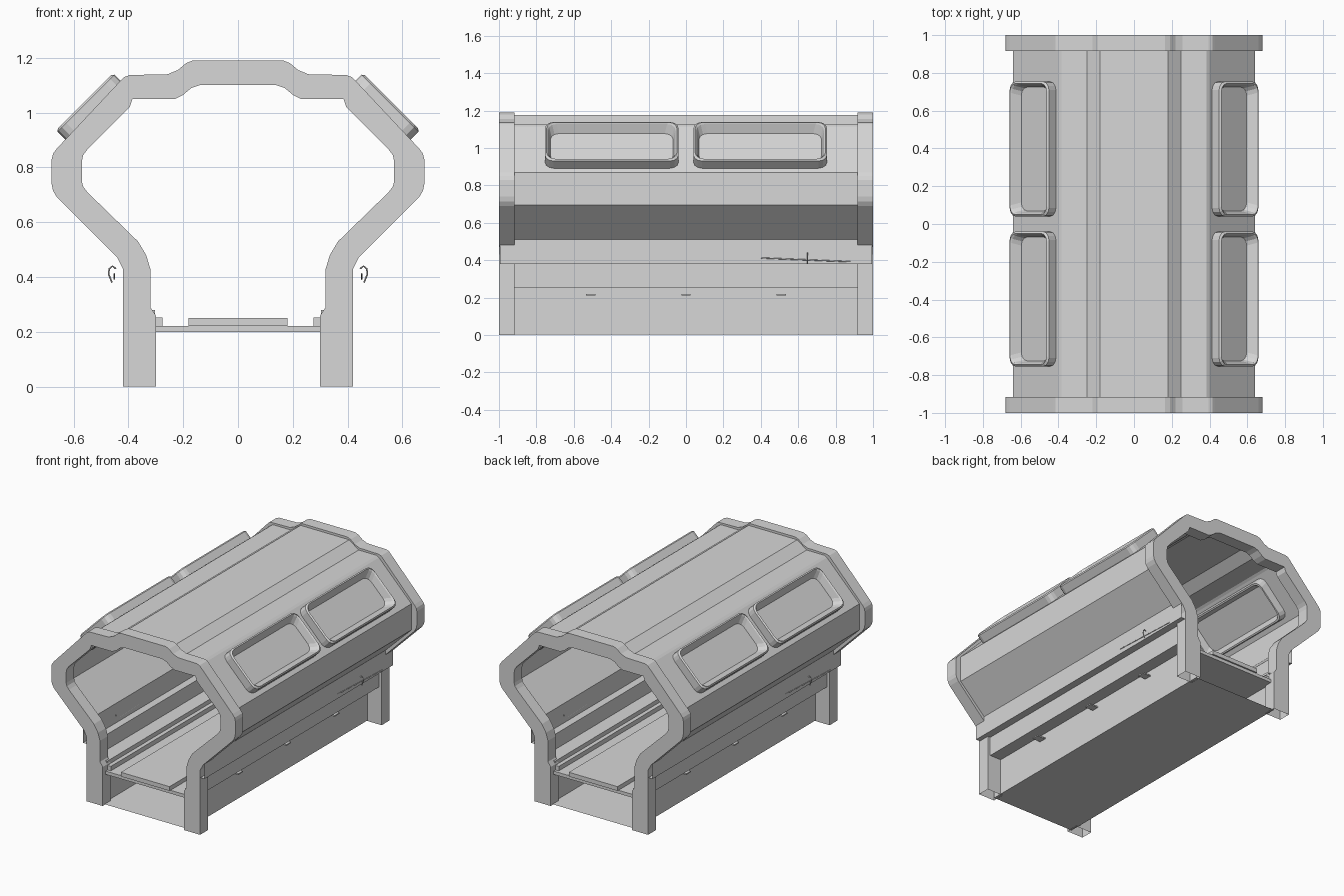
import bpy, bmesh, math
from mathutils import Matrix, Vector

cube = bpy.data.objects.get("Cube")
if cube:
    bpy.data.objects.remove(cube, do_unlink=True)

grey = bpy.data.materials.new("light grey")
grey.use_nodes = True
grey.diffuse_color = (0.68, 0.68, 0.68, 1)
grey.node_tree.nodes["Principled BSDF"].inputs["Base Color"].default_value = (0.68, 0.68, 0.68, 1)


def finish(name, bm, closed=True):
    """Turn a bmesh into a named object."""
    if closed:
        bmesh.ops.recalc_face_normals(bm, faces=bm.faces)
    mesh = bpy.data.meshes.new(name)
    bm.to_mesh(mesh)
    bm.free()
    mesh.materials.append(grey)
    obj = bpy.data.objects.new(name, mesh)
    bpy.context.collection.objects.link(obj)
    return obj


def drop_faces(obj, rule):
    """Open the mesh by removing faces that match the rule."""
    bm = bmesh.new()
    bm.from_mesh(obj.data)
    bm.normal_update()
    bmesh.ops.delete(bm, geom=[f for f in bm.faces if rule(f)], context='FACES_ONLY')
    bm.to_mesh(obj.data)
    bm.free()


def mirrored(pts):
    """Continue a half profile over to the other side."""
    return pts + [(-x, z) for x, z in reversed(pts)]


def arch(name, outer, inner, y0, y1):
    """Extrude a solid arch given by half profiles."""
    bm = bmesh.new()
    loop = mirrored(outer) + mirrored(inner)[::-1]
    face = bm.faces.new([bm.verts.new((x, y0, z)) for x, z in loop])
    ext = bmesh.ops.extrude_face_region(bm, geom=[face], use_keep_orig=True)
    moved = [g for g in ext["geom"] if isinstance(g, bmesh.types.BMVert)]
    bmesh.ops.translate(bm, verts=moved, vec=(0, y1 - y0, 0))
    return finish(name, bm)


def sheet(name, half, y0, y1):
    """Extrude a thin plate along y from a half profile."""
    bm = bmesh.new()
    rows = [(bm.verts.new((x, y0, z)), bm.verts.new((x, y1, z))) for x, z in mirrored(half)]
    for a, b in zip(rows, rows[1:]):
        bm.faces.new((a[0], a[1], b[1], b[0]))
    return finish(name, bm, closed=False)


def box(name, x0, x1, y0, y1, z0, z1):
    bm = bmesh.new()
    size = Vector((x1 - x0, y1 - y0, z1 - z0))
    mid = Vector((x0 + x1, y0 + y1, z0 + z1)) / 2
    bmesh.ops.create_cube(bm, size=1, matrix=Matrix.Translation(mid) @ Matrix.Diagonal(size.to_4d()))
    return finish(name, bm)


def loft(name, rings, matrix):
    """Stack rounded rectangles (half width, half length, height) and cap both ends."""
    bm = bmesh.new()
    loops = []
    for hu, hv, w in rings:
        r, loop = 0.045, []
        for k, (su, sv) in enumerate([(1, 1), (-1, 1), (-1, -1), (1, -1)]):
            for i in range(4):
                a = math.radians(90 * k + 30 * i)
                p = Vector((su * (hu - r) + r * math.cos(a), sv * (hv - r) + r * math.sin(a), w))
                loop.append(bm.verts.new(matrix @ p))
        loops.append(loop)
    for a, b in zip(loops, loops[1:]):
        for i in range(len(a)):
            j = (i + 1) % len(a)
            bm.faces.new((a[i], a[j], b[j], b[i]))
    bm.faces.new(loops[0])
    bm.faces.new(loops[-1])
    return finish(name, bm)


# End frames with open-bottomed legs
frame_outer = [(.42, 0), (.42, .43), (.44, .47), (.66, .69), (.675, .715), (.68, .74), (.68, .83),
               (.675, .85), (.66, .87), (.43, 1.115), (.415, 1.13), (.395, 1.137), (.257, 1.14),
               (.22, 1.155), (.19, 1.18), (.165, 1.19)]
frame_inner = [(.30, 0), (.30, .26), (.32, .29), (.32, .43), (.335, .48), (.365, .53), (.55, .71),
               (.565, .73), (.57, .75), (.57, .82), (.565, .845), (.55, .865), (.395, 1.02),
               (.385, 1.05), (.23, 1.05), (.20, 1.065), (.17, 1.09), (.14, 1.10)]
for name, y0, y1 in (("front_frame", -1, -.917), ("back_frame", .917, 1)):
    frame = arch(name, frame_outer, frame_inner, y0, y1)
    drop_faces(frame, lambda f: f.calc_center_median().z < .01)

# Hull plating between the frames
sheet("hull_shell", [(.315, .25), (.40, .25), (.40, .38), (.45, .38), (.45, .51), (.64, .695),
                     (.64, .87), (.40, 1.115), (.385, 1.125), (.25, 1.125), (.18, 1.175)], -.995, .995)

# Windows: raised rim on both faces, tapering in to a recessed pane
for side, s in (("left", 1), ("right", -1)):
    for end, y in (("front", -.397), ("back", .397)):
        u = Vector((-s, 0, 1)).normalized()
        n = Vector((s, 0, 1)).normalized()
        m = Matrix((u, (0, 1, 0), n)).transposed().to_4x4()
        m.translation = (s * .5175, y, .9975)
        loft(f"{side}_{end}_window",
             [(.106, .328, .006), (.132, .341, .052), (.138, .348, .06), (.147, .357, .052),
              (.147, .357, 0), (.14, .35, -.055), (.13, .34, -.055), (.106, .328, -.006)], m)

# Base tray, open at the ends and top
tray = box("base_tray", -.315, .315, -.98, .98, .004, .25)
drop_faces(tray, lambda f: abs(f.normal.y) > .9 or f.normal.z > .9)

# Floor, walkway and stepped sills
box("floor", -.31, .31, -.97, .97, .2, .222)
box("walkway", -.18, .18, -.98, .98, .222, .25)
for side, s in (("left", 1), ("right", -1)):
    for step, x0, x1, z0, z1 in (("lower", .275, .312, .222, .252), ("upper", .302, .398, .252, .28)):
        a, b = sorted((s * x0, s * x1))
        box(f"{side}_{step}_sill", a, b, -.95, .95, z0, z1)

    # Underside brackets
    for i in range(3):
        a, b = sorted((s * .31, s * .375))
        y = (i - 1) * .51
        box(f"{side}_bracket_{i + 1}", a, b, y - .025, y + .025, .21, .218)

    # Small hook and slack cable on the skirt
    for part, pts in (("hook", [(.445, .65, .43), (.458, .65, .44), (.47, .65, .43),
                                (.472, .65, .41), (.46, .65, .38)]),
                      ("cable", [(.452, .4, .412), (.452, .88, .392)])):
        curve = bpy.data.curves.new(f"{side}_{part}", 'CURVE')
        curve.dimensions = '3D'
        curve.bevel_depth = .003
        curve.bevel_resolution = 0
        spline = curve.splines.new('POLY')
        spline.points.add(len(pts) - 1)
        for p, (x, y, z) in zip(spline.points, pts):
            p.co = (s * x, s * y, z, 1)
        curve.materials.append(grey)
        bpy.context.collection.objects.link(bpy.data.objects.new(f"{side}_{part}", curve))
